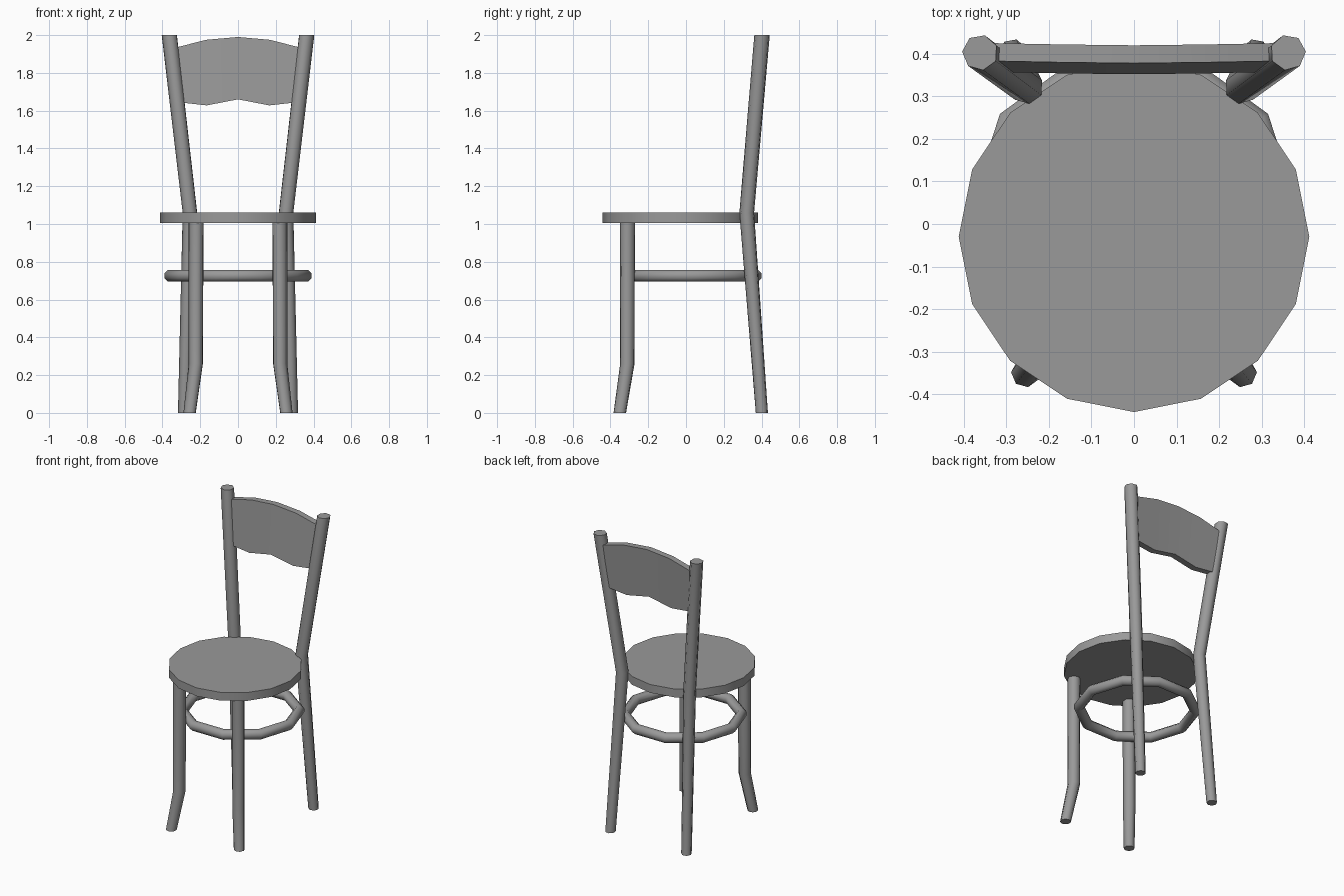
import bpy, bmesh, math
from mathutils import Vector

if "Cube" in bpy.data.objects:
    bpy.data.objects.remove(bpy.data.objects["Cube"], do_unlink=True)

GREY = (0.32, 0.32, 0.32, 1)
grey = bpy.data.materials.new("plain grey")
grey.use_nodes = True
grey.diffuse_color = GREY
grey.node_tree.nodes["Principled BSDF"].inputs["Base Color"].default_value = GREY


def finish(name, bm, angle):
    bmesh.ops.recalc_face_normals(bm, faces=bm.faces)
    mesh = bpy.data.meshes.new(name)
    bm.to_mesh(mesh)
    bm.free()
    mesh.materials.append(grey)
    obj = bpy.data.objects.new(name, mesh)
    bpy.context.collection.objects.link(obj)
    bpy.ops.object.select_all(action='DESELECT')
    obj.select_set(True)
    bpy.context.view_layer.objects.active = obj
    bpy.ops.object.shade_smooth_by_angle(angle=math.radians(angle))
    return obj


def loft(bm, rings, closed=False):
    """Skin a list of vertex rings, capping the ends unless closed."""
    n = len(rings[0])
    pairs = list(zip(rings, rings[1:]))
    if closed:
        pairs.append((rings[-1], rings[0]))
    else:
        bm.faces.new(rings[0])
        bm.faces.new(rings[-1])
    for a, b in pairs:
        for i in range(n):
            j = (i + 1) % n
            bm.faces.new((a[i], a[j], b[j], b[i]))


def leg(name, side, stations, sides=7):
    """Rod with level cross-sections, stations are (x, y, z, radius)."""
    bm = bmesh.new()
    rings = []
    for x, y, z, r in stations:
        angles = [math.tau * i / sides + 0.05 for i in range(sides)]
        rings.append([bm.verts.new((side * (x + r * math.cos(a)),
                                    y + r * math.sin(a), z)) for a in angles])
    loft(bm, rings)
    finish(name, bm, 55)


# Legs: the back pair carries on up as the backrest posts
for label, side in (("left", 1), ("right", -1)):
    leg("front_leg_" + label, side, [(0.255, -0.35, 0, 0.034),
                                     (0.222, -0.31, 0.26, 0.039),
                                     (0.22, -0.31, 1.02, 0.041)])
    leg("back_leg_and_post_" + label, side, [(0.285, 0.402, 0, 0.033),
                                             (0.253, 0.322, 1.06, 0.04),
                                             (0.362, 0.403, 2, 0.042)])

# Seat disc
bm = bmesh.new()
bmesh.ops.create_cone(bm, cap_ends=True, segments=16, radius1=0.412,
                      radius2=0.412, depth=0.056)
bmesh.ops.translate(bm, verts=bm.verts, vec=(0, -0.03, 1.033))
finish("seat", bm, 30)

# Ten-sided stretcher ring
bm = bmesh.new()
rings = []
for i in range(10):
    a = math.tau * i / 10
    ring = []
    for k in range(8):
        b = math.tau * (k + 0.5) / 8
        d = 0.359 + 0.033 * math.cos(b)
        ring.append(bm.verts.new((d * math.cos(a), 0.03 + d * math.sin(a),
                                  0.726 + 0.033 * math.sin(b))))
    rings.append(ring)
loft(bm, rings, closed=True)
finish("stretcher_ring", bm, 50)

# Backrest panel: columns of (x top, z top, x bottom, z bottom, y shift)
half = [(0.325, 1.935, 0.3, 1.643, 0.003), (0.17, 1.975, 0.165, 1.628, 0)]
columns = [(-a, b, -c, d, e) for a, b, c, d, e in half]
columns += [(0, 1.99, 0, 1.66, -0.002)] + half[::-1]
bm = bmesh.new()
rings = []
for xt, zt, xb, zb, dy in columns:
    rings.append([bm.verts.new(p) for p in (
        (xb, 0.354 + dy, zb), (xb, 0.396 + dy, zb),
        (xt, 0.422 + dy, zt), (xt, 0.38 + dy, zt))])
loft(bm, rings)
finish("backrest", bm, 30)
